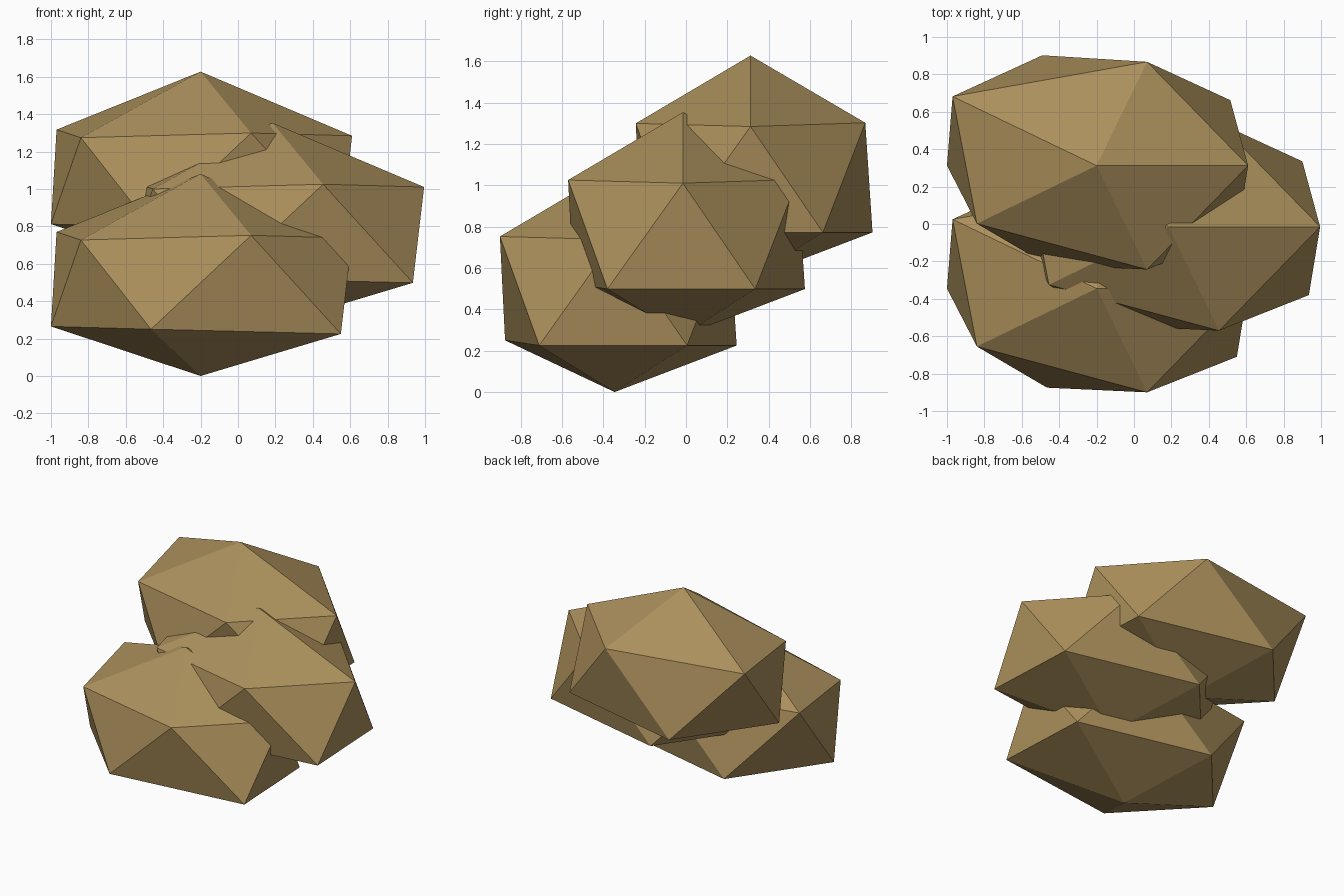
import bpy
import bmesh
from mathutils import Vector

if "Cube" in bpy.data.objects:
    bpy.data.objects.remove(bpy.data.objects["Cube"], do_unlink=True)

# Single tan colour
tan = bpy.data.materials.new("tan")
tan.use_nodes = True
colour = (0.41, 0.28, 0.107, 1)
tan.diffuse_color = colour
bsdf = tan.node_tree.nodes["Principled BSDF"]
bsdf.inputs["Base Color"].default_value = colour
bsdf.inputs["Roughness"].default_value = 0.9

# Slightly irregular corners of one clump, around its centre
POLE = 0.54
UPPER = [(-0.77, 0.37, 0.23), (-0.64, -0.31, 0.187), (0.27, -0.555, 0.212),
         (0.81, 0, 0.197), (0.27, 0.555, 0.215)]
LOWER = [(-0.80, 0, -0.275), (-0.265, -0.53, -0.29), (0.75, -0.365, -0.315),
         (0.715, 0.35, -0.315), (-0.29, 0.59, -0.315)]
CORNERS = [Vector(c) for c in UPPER + LOWER + [(0, 0, POLE), (0, 0, -POLE)]]


def clump_mesh():
    """Low-poly ball with each corner pulled to its irregular place."""
    bm = bmesh.new()
    bmesh.ops.create_icosphere(bm, subdivisions=1, radius=1)
    for v in bm.verts:
        target = Vector((v.co.x * 0.9, v.co.y * 0.65, v.co.z * POLE))
        v.co = min(CORNERS, key=lambda c: (c - target).length)
    bmesh.ops.recalc_face_normals(bm, faces=bm.faces)
    mesh = bpy.data.meshes.new("clump")
    bm.to_mesh(mesh)
    bm.free()
    mesh.materials.append(tan)
    return mesh


# Three copies of the clump, stepping up from front to back
mesh = clump_mesh()
for name, place in (("lower_front_clump", (-0.20, -0.345, 0.54)),
                    ("middle_left_clump", (0.185, -0.015, 0.813)),
                    ("upper_back_clump", (-0.20, 0.312, 1.087))):
    clump = bpy.data.objects.new(name, mesh)
    clump.location = place
    bpy.context.collection.objects.link(clump)
